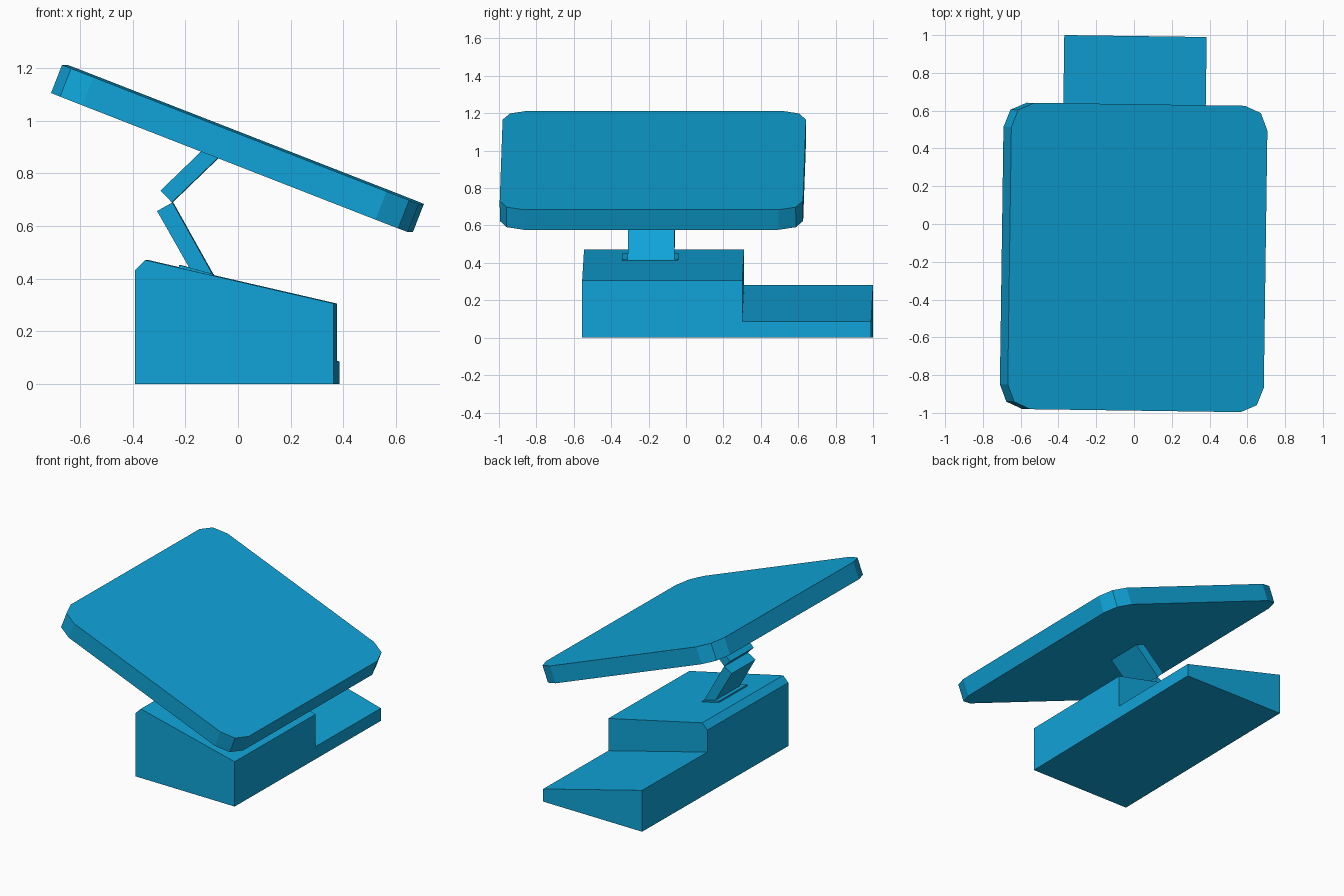
import bpy, bmesh
from math import radians

cube = bpy.data.objects.get("Cube")
if cube:
    bpy.data.objects.remove(cube, do_unlink=True)

YAW = radians(-0.8)  # the whole stand is turned slightly

blue = bpy.data.materials.new("cyan blue")
color = (0.005, 0.37, 0.69, 1)
blue.diffuse_color = color
blue.use_nodes = True
blue.node_tree.nodes["Principled BSDF"].inputs["Base Color"].default_value = color


def add_object(name, bm):
    bmesh.ops.recalc_face_normals(bm, faces=bm.faces)
    mesh = bpy.data.meshes.new(name)
    bm.to_mesh(mesh)
    bm.free()
    mesh.materials.append(blue)
    obj = bpy.data.objects.new(name, mesh)
    obj.rotation_euler.z = YAW
    bpy.context.collection.objects.link(obj)
    return obj


def extrude_profile(name, profile, y0, y1):
    """Extrude an x-z side profile from y0 to y1."""
    bm = bmesh.new()
    face = bm.faces.new([bm.verts.new((x, y0, z)) for x, z in profile])
    moved = bmesh.ops.extrude_face_region(bm, geom=[face])["geom"]
    verts = [v for v in moved if isinstance(v, bmesh.types.BMVert)]
    bmesh.ops.translate(bm, verts=verts, vec=(0, y1 - y0, 0))
    return add_object(name, bm)


# Sloped base and lower side tray
extrude_profile("base", [(-0.383, 0), (0.371, 0), (0.371, 0.306),
                         (-0.344, 0.471), (-0.383, 0.432)], -0.55, 0.306)
extrude_profile("side_tray", [(-0.383, 0), (0.371, 0), (0.371, 0.086),
                              (-0.383, 0.282)], 0.306, 0.995)

# Thin foot plate and the two arm links
extrude_profile("arm_foot_plate", [(-0.22, 0.438), (-0.09, 0.408),
                                   (-0.09, 0.418), (-0.22, 0.453)], -0.343, -0.043)
extrude_profile("lower_arm", [(-0.303, 0.657), (-0.245, 0.69),
                              (-0.08, 0.395), (-0.14, 0.37)], -0.313, -0.063)
extrude_profile("upper_arm", [(-0.29, 0.735), (-0.247, 0.69),
                              (-0.05, 0.88), (-0.093, 0.925)], -0.313, -0.063)

# Tilted screen with rounded corners
bm = bmesh.new()
bmesh.ops.create_cube(bm, size=1)
bmesh.ops.scale(bm, verts=bm.verts, vec=(1.455, 1.622, 0.115))
corners = [e for e in bm.edges if abs(e.verts[0].co.z - e.verts[1].co.z) > 0.1]
bmesh.ops.bevel(bm, geom=corners, offset=0.13, segments=2, profile=0.5,
                affect='EDGES')
screen = add_object("screen", bm)
screen.location = (-0.002, -0.177, 0.895)
screen.rotation_euler = (0, radians(21.3), YAW)
